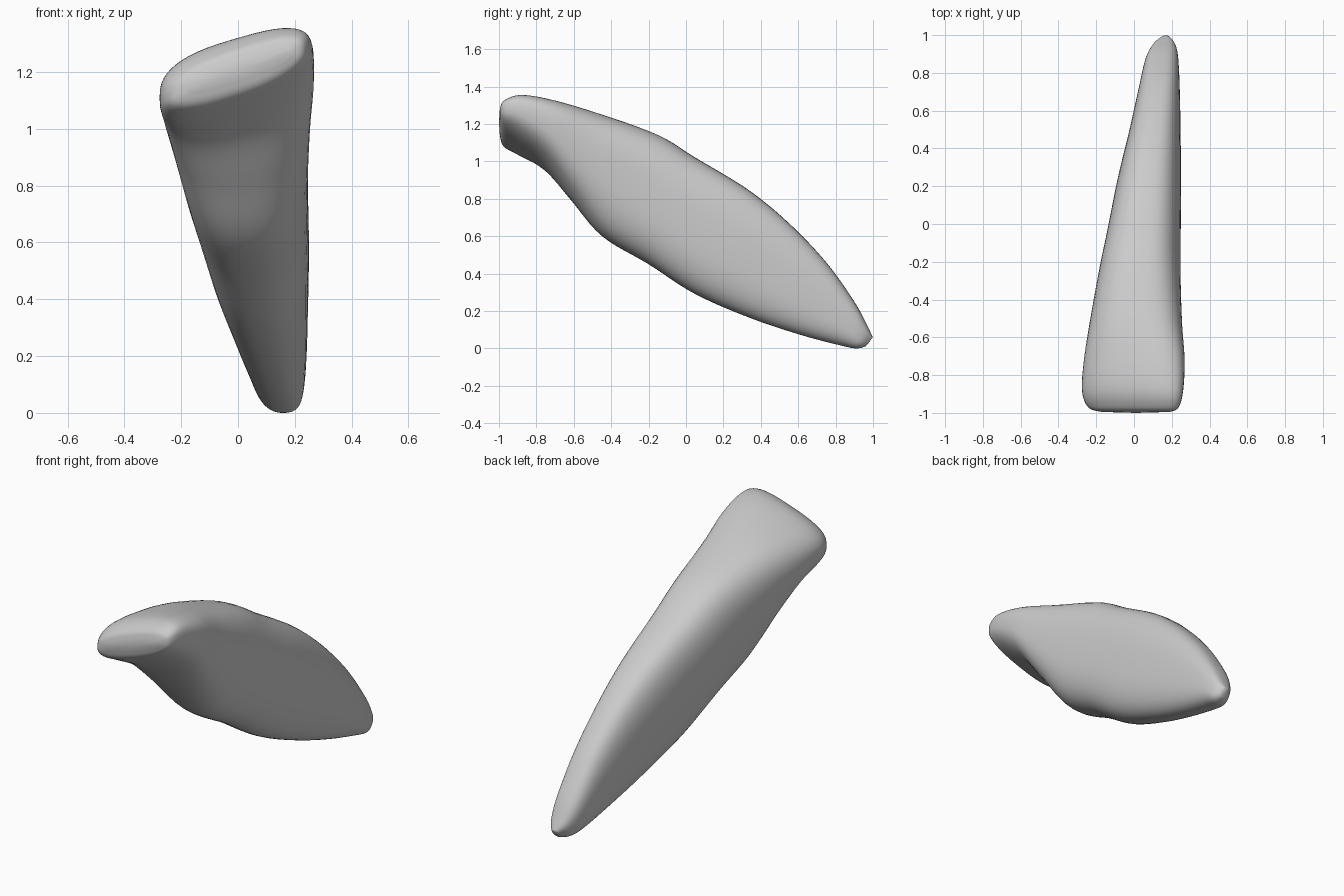
import bpy, bmesh, math
from mathutils import Vector

if "Cube" in bpy.data.objects:
    bpy.data.objects.remove(bpy.data.objects["Cube"], do_unlink=True)

SIDES, STEPS = 48, 6

# Stations from biting edge to root tip:
# outer y, outer z, inner y, inner z, min x, max x, sideways tilt
STATIONS = [Vector(s) for s in (
    (-.995, 1.24, -.995, 1.17, -.17, .19, .33),
    (-.97, 1.285, -.975, 1.12, -.24, .235, .33),
    (-.87, 1.32, -.9, 1.07, -.275, .26, .3),
    (-.68, 1.3, -.76, .97, -.265, .268, .22),
    (-.45, 1.245, -.62, .8, -.235, .255, .1),
    (-.15, 1.14, -.45, .6, -.19, .247, .03),
    (.05, 1.02, -.2, .45, -.145, .247, 0),
    (.33, .85, .05, .29, -.09, .25, 0),
    (.55, .67, .35, .16, -.03, .247, 0),
    (.75, .46, .62, .07, .02, .243, 0),
    (.9, .25, .83, .015, .06, .235, 0),
    (.97, .12, .91, 0, .1, .22, 0),
    (.998, .06, .96, .01, .145, .19, 0))]


def spline(points, steps):
    """Smooth chain of stations through the given ones."""
    ext = [points[0]] + points + [points[-1]]
    out = []
    for a, b, c, d in zip(ext, ext[1:], ext[2:], ext[3:]):
        for i in range(steps):
            t = i / steps
            out.append(b + (c - a) * (t / 2)
                       + (a * 2 - b * 5 + c * 4 - d) * (t * t / 2)
                       + (b * 3 - a - c * 3 + d) * (t ** 3 / 2))
    return out + [points[-1]]


def power(value, exponent):
    return math.copysign(abs(value) ** exponent, value)


def ring(bm, station):
    """Rounded section with flat sides, fuller outside than inside."""
    uy, uz, ly, lz, left, right, tilt = station
    verts = []
    for i in range(SIDES):
        a = math.tau * i / SIDES
        v = power(math.sin(a), .72)
        u = power(math.cos(a), .72 if v > 0 else .85)
        x = (left + right) / 2 + u * (right - left) / 2
        f = (v + 1) / 2
        verts.append(bm.verts.new((x, ly + (uy - ly) * f,
                                   lz + (uz - lz) * f + tilt * x)))
    return verts


# Tooth body: crown and root in one loft
bm = bmesh.new()
rings = [ring(bm, s) for s in spline(STATIONS, STEPS)]
for r, q in zip(rings, rings[1:]):
    for i in range(SIDES):
        j = (i + 1) % SIDES
        bm.faces.new((r[i], r[j], q[j], q[i]))

# Rounded ends
for r, push in ((rings[0], -.005), (rings[-1], .002)):
    centre = sum((v.co for v in r), Vector()) / SIDES
    tip = bm.verts.new(centre + Vector((0, push, 0)))
    for i in range(SIDES):
        bm.faces.new((r[i], r[(i + 1) % SIDES], tip))
bmesh.ops.recalc_face_normals(bm, faces=bm.faces)

mesh = bpy.data.meshes.new("tooth")
bm.to_mesh(mesh)
bm.free()
tooth = bpy.data.objects.new("tooth", mesh)
bpy.context.collection.objects.link(tooth)

# Plain light grey
grey = bpy.data.materials.new("light grey")
grey.use_nodes = True
colour = (.6, .6, .6, 1)
grey.diffuse_color = colour
grey.node_tree.nodes["Principled BSDF"].inputs["Base Color"].default_value = colour
mesh.materials.append(grey)

bpy.context.view_layer.objects.active = tooth
tooth.select_set(True)
bpy.ops.object.shade_smooth_by_angle(angle=math.radians(60))
